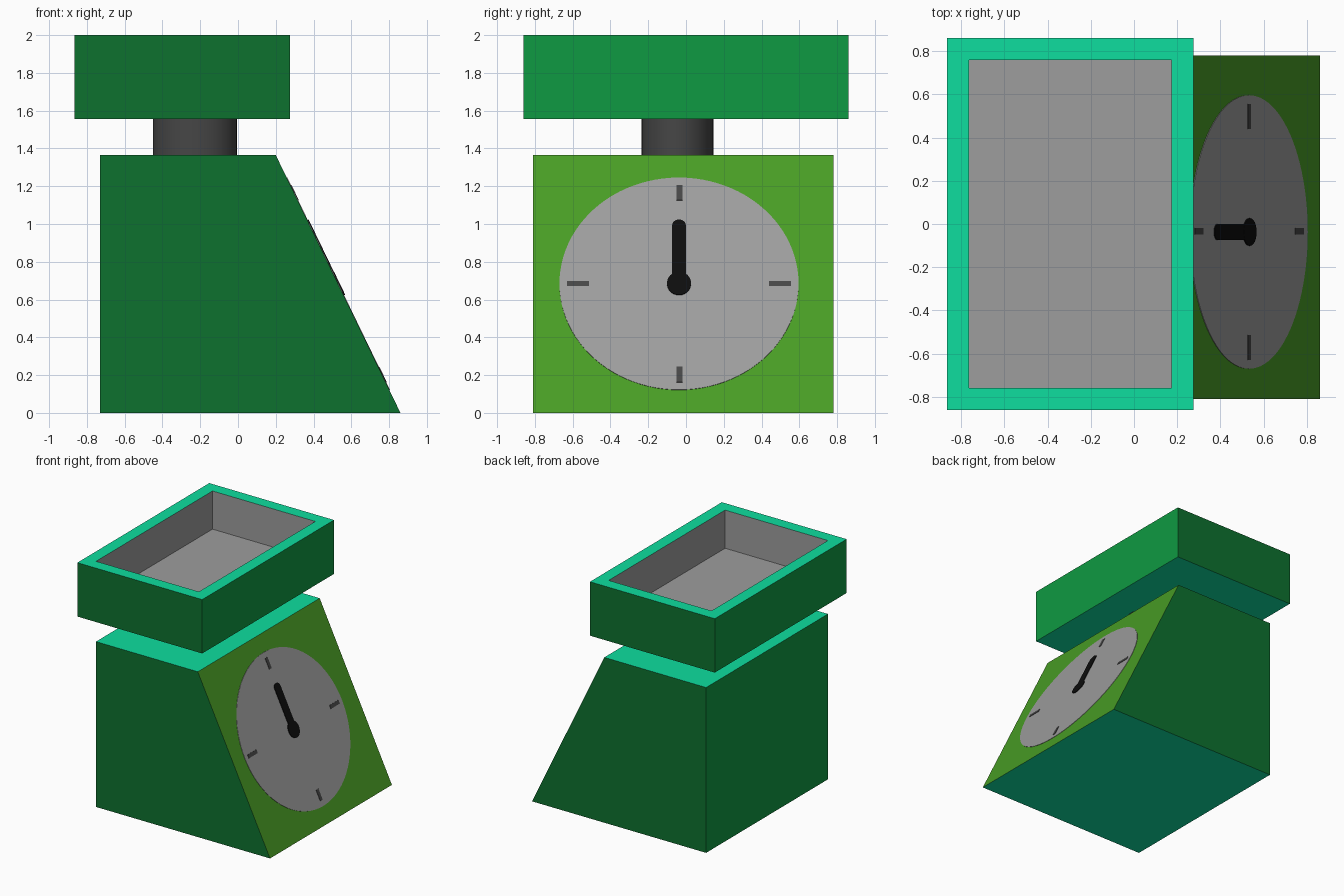
import bpy, bmesh, math
from mathutils import Vector

if "Cube" in bpy.data.objects:
    bpy.data.objects.remove(bpy.data.objects["Cube"])


def material(name, rgb):
    lin = [(c / 255 / 12.92) if c < 11 else ((c / 255 + 0.055) / 1.055) ** 2.4 for c in rgb]
    m = bpy.data.materials.new(name)
    m.diffuse_color = (*lin, 1)
    m.use_nodes = True
    m.node_tree.nodes["Principled BSDF"].inputs["Base Color"].default_value = m.diffuse_color
    return m


SIDE = material("dark green", (13, 113, 47))
END = material("mid green", (15, 154, 66))
LEVEL = material("mint green", (14, 222, 159))
SLOPE = material("leaf green", (73, 157, 37))
GREY = material("light grey", (157, 157, 157))
DARK = material("dark grey", (70, 70, 70))
BLACK = material("black", (13, 13, 13))
GREENS = [SIDE, END, LEVEL, SLOPE, GREY]


def finish(bm, name, mats):
    me = bpy.data.meshes.new(name)
    bm.to_mesh(me)
    bm.free()
    for m in mats:
        me.materials.append(m)
    ob = bpy.data.objects.new(name, me)
    bpy.context.collection.objects.link(ob)
    return ob


def prism(points, step):
    """Extrude a closed outline along a vector; returns bmesh."""
    bm = bmesh.new()
    face = bm.faces.new([bm.verts.new(p) for p in points])
    ext = bmesh.ops.extrude_face_region(bm, geom=[face], use_keep_orig=True)
    verts = [g for g in ext["geom"] if isinstance(g, bmesh.types.BMVert)]
    bmesh.ops.translate(bm, verts=verts, vec=step)
    bmesh.ops.recalc_face_normals(bm, faces=bm.faces)
    return bm


def colour_by_direction(bm):
    """Each facing direction has its own green."""
    bm.normal_update()
    for f in bm.faces:
        n = f.normal
        if abs(n.y) > 0.9:
            f.material_index = 0
        elif abs(n.x) > 0.95:
            f.material_index = 1
        elif abs(n.z) > 0.9:
            f.material_index = 2
        else:
            f.material_index = 3


# Wedge-shaped body
profile = [(-0.73, 0), (0.86, 0), (0.2, 1.365), (-0.73, 1.365)]
bm = prism([(x, -0.81, z) for x, z in profile], Vector((0, 1.59, 0)))
colour_by_direction(bm)
finish(bm, "body", GREENS)

# Weighing tray with a sunken grey pan
tray = [(-0.865, -0.86), (0.275, -0.86), (0.275, 0.86), (-0.865, 0.86)]
bm = prism([(x, y, 1.555) for x, y in tray], Vector((0, 0, 0.445)))
colour_by_direction(bm)
top = max(bm.faces, key=lambda f: f.calc_center_median().z)
bmesh.ops.inset_region(bm, faces=[top], thickness=0.142)
walls_before = set(bm.faces)
pan = bmesh.ops.extrude_discrete_faces(bm, faces=[top])["faces"][0]
bmesh.ops.translate(bm, verts=pan.verts[:], vec=(0, 0, -0.315))
for f in bm.faces:
    if f not in walls_before or f == pan:
        f.material_index = 4
finish(bm, "tray", GREENS)


def ellipse(ru, rv, n, a0=0.0, a1=math.tau):
    closed = abs(a1 - a0 - math.tau) < 1e-6
    d = n if closed else n - 1
    return [(ru * math.cos(a0 + (a1 - a0) * i / d), rv * math.sin(a0 + (a1 - a0) * i / d))
            for i in range(n)]


# Neck
bm = prism([(-0.228 + x, -0.045 + y, 1.365) for x, y in ellipse(0.222, 0.19, 48)],
           Vector((0, 0, 0.19)))
neck = finish(bm, "neck", [DARK])
bpy.context.view_layer.objects.active = neck
neck.select_set(True)
bpy.ops.object.shade_smooth_by_angle()

# Dial plates lie in the plane of the sloping face
UP = Vector((-0.66, 0, 1.365)).normalized()
OUT = Vector((UP.z, 0, -UP.x))
CENTRE = Vector((0.86 - 0.683 * 0.66 / 1.365, -0.037, 0.683))


def plate(name, outline, mat, thick):
    pts = [CENTRE + Vector((0, u, 0)) + UP * v for u, v in outline]
    finish(prism(pts, OUT * thick), name, [mat])


def rectangle(u, v, w, h):
    return [(u - w / 2, v - h / 2), (u + w / 2, v - h / 2),
            (u + w / 2, v + h / 2), (u - w / 2, v + h / 2)]


plate("dial", ellipse(0.633, 0.624, 96), GREY, 0.003)

# Quarter marks
for s, v_name, h_name in ((1, "top_mark", "right_mark"), (-1, "bottom_mark", "left_mark")):
    plate(v_name, rectangle(0.003, s * 0.535, 0.03, 0.09), DARK, 0.006)
    plate(h_name, rectangle(s * 0.535, 0, 0.115, 0.03), DARK, 0.006)

# Pointer: rounded needle and hub
tip = [(u, v + 0.34) for u, v in ellipse(0.037, 0.035, 9, 0, math.pi)]
plate("needle", [(-0.037, 0), (0.037, 0)] + tip, BLACK, 0.008)
plate("hub", ellipse(0.064, 0.068, 24), BLACK, 0.009)
